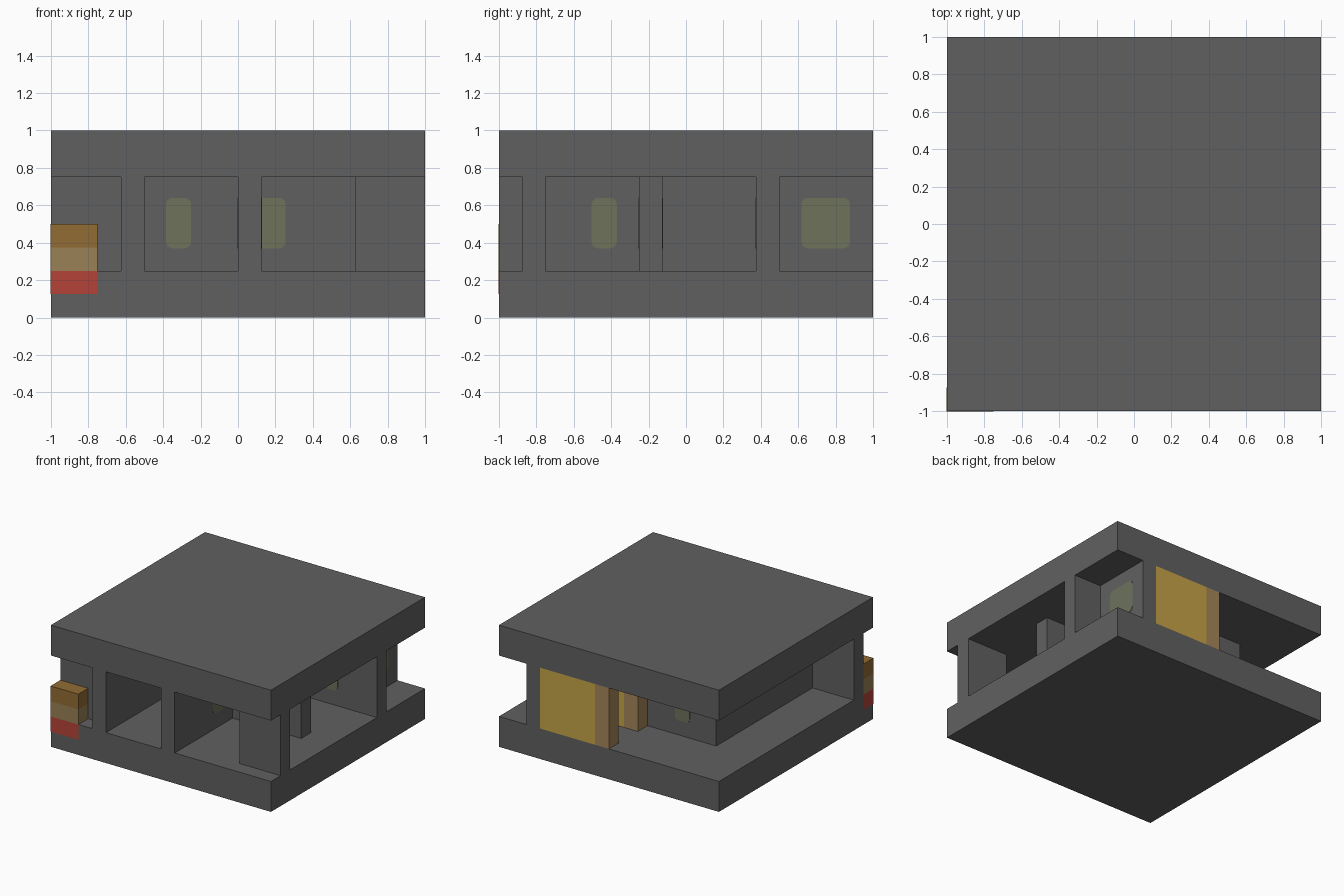
import bpy
import bmesh

cube = bpy.data.objects.get("Cube")
if cube:
    bpy.data.objects.remove(cube, do_unlink=True)


def material(name, r, g, b):
    m = bpy.data.materials.new(name)
    m.use_nodes = True
    m.diffuse_color = (r, g, b, 1)
    m.node_tree.nodes["Principled BSDF"].inputs["Base Color"].default_value = (r, g, b, 1)
    return m


GREY = material("concrete_grey", .118, .118, .118)
YELLOW = material("yellow", .56, .37, .065)
BROWN = material("brown", .38, .235, .1)
AMBER = material("amber", .29, .15, .035)
TAN = material("tan", .32, .22, .09)
RED = material("red", .46, .057, .04)
OLIVE = material("window_olive", .155, .168, .105)

LOW, HIGH, T = .25, .75, .125  # floor top, ceiling underside, wall thickness


def box(name, mat, x, y, z=(LOW, HIGH), round_axis=None):
    """Box from ranges; vertical-plane corners rounded along round_axis if given."""
    bm = bmesh.new()
    bmesh.ops.create_cube(bm, size=1)
    for v in bm.verts:
        for i, (lo, hi) in enumerate((x, y, z)):
            v.co[i] = lo if v.co[i] < 0 else hi
    if round_axis is not None:
        edges = [e for e in bm.edges
                 if abs(e.verts[0].co[round_axis] - e.verts[1].co[round_axis]) > .01]
        bmesh.ops.bevel(bm, geom=edges, offset=.035, segments=3, profile=.5, affect='EDGES')
    mesh = bpy.data.meshes.new(name)
    bm.to_mesh(mesh)
    bm.free()
    mesh.materials.append(mat)
    obj = bpy.data.objects.new(name, mesh)
    bpy.context.collection.objects.link(obj)
    return obj


# Floor and roof slabs
box("floor_slab", GREY, (-1, 1), (-1, 1), (0, LOW))
box("roof_slab", GREY, (-1, 1), (-1, 1), (HIGH, 1))

# Walls standing between the slabs
walls = {
    "front_right_wall": ((-1, -.625), (-.875, -.75)),
    "right_wall": ((-.625, -.5), (-1, .375)),
    "middle_wall": ((0, .125), (-1, -.125)),
    "front_left_wall": ((.625, 1), (-.875, -.75)),
    "room_divider": ((.125, .75), (-.25, -.125)),
    "rear_wall": ((-.625, 1), (.375, .5)),
    "rear_left_wall": ((.625, .75), (.5, 1)),
}
for name, (x, y) in walls.items():
    box(name, GREY, x, y)

# Two facing panels at the back, each with an end post
for name, y in (("inner", .5), ("outer", .875)):
    box(name + "_yellow_panel", YELLOW, (.125, .625), (y, y + T))
    box(name + "_end_post", BROWN, (0, .125), (y, y + T))

# Small banded block at the front corner, sunk into the floor slab
e = .002
for name, mat, z in (("block_base", RED, .125), ("block_middle", TAN, .25), ("block_top", AMBER, .375)):
    box(name, mat, (-1 - e, -.75), (-1 - e, -.875), (z, z + T))

# Rounded windows showing on both faces of their walls
pane = (.37, .64)
g = .003
for name, x, y, axis in (
        ("rear_window_right", (-.385, -.25), (.375 - g, .5 + g), 1),
        ("rear_window_left", (.51, .645), (.375 - g, .5 + g), 1),
        ("divider_window", (.06, .255), (-.25 - g, -.125 + g), 1),
        ("middle_window", (-g, .125 + g), (-.505, -.37), 0),
        ("rear_side_window", (.625 - g, .75 + g), (.617, .877), 0)):
    box(name, OLIVE, x, y, pane, axis)
